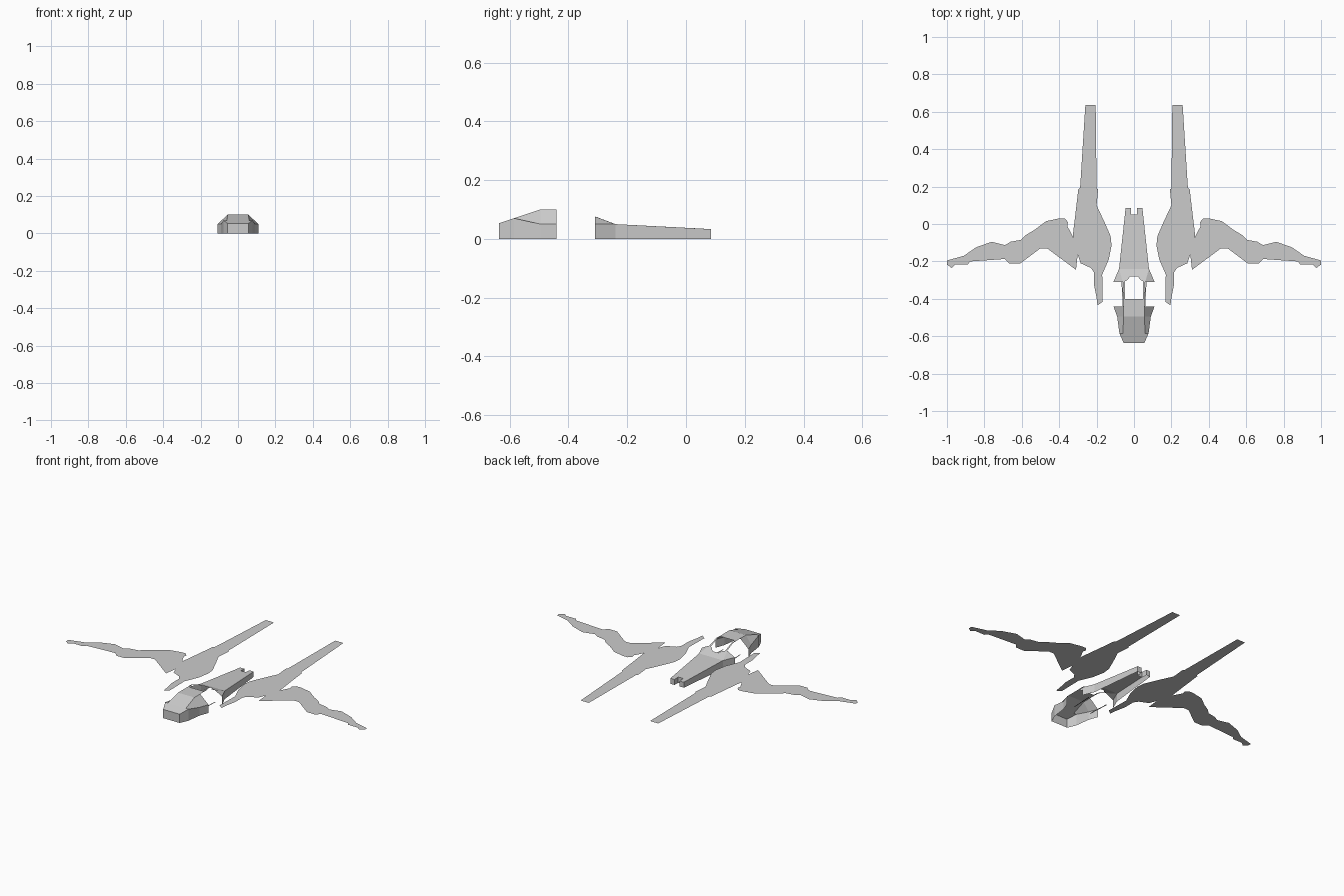
import bpy, bmesh


def build(name, faces):
    """Sheet object from right-hand faces, mirrored across x = 0."""
    bm = bmesh.new()
    for pts in faces:
        bm.faces.new([bm.verts.new(p) for p in pts])
    bmesh.ops.remove_doubles(bm, verts=bm.verts[:], dist=0.0005)
    me = bpy.data.meshes.new(name)
    bm.to_mesh(me)
    bm.free()
    ob = bpy.data.objects.new(name, me)
    bpy.context.collection.objects.link(ob)
    m = ob.modifiers.new("Mirror", 'MIRROR')
    m.use_clip = True
    return ob


def sheet(name, outline, z=0.052):
    """Flat panel; outline runs clockwise, so flip it to face up."""
    build(name, [[(x, y, z) for x, y in reversed(outline)]])


def walls(path):
    """Vertical walls from a 3D path down to the ground plane."""
    return [[a, (a[0], a[1], 0), (b[0], b[1], 0), b] for a, b in zip(path, path[1:])]


def strips(sections):
    """Quads between successive cross-sections."""
    return [[s[i], s[i + 1], t[i + 1], t[i]]
            for s, t in zip(sections, sections[1:]) for i in range(len(s) - 1)]


# Edge shared by the boom and the front fin (inner to outer)
seam = [(.12, -.115), (.145, -.115), (.165, -.105), (.19, -.15), (.215, -.178),
        (.245, -.185), (.27, -.178), (.31, -.138)]

# Swept outer wings
sheet("outer_wing", [
    (.31, -.245), (.297, -.125), (.32, -.08), (.357, -.01), (.353, .01), (.37, .03),
    (.40, .03), (.47, .015), (.53, -.03), (.58, -.06), (.605, -.085), (.66, -.095),
    (.69, -.113), (.76, -.095), (.845, -.125), (.91, -.17), (1, -.195), (1, -.217),
    (.975, -.235), (.955, -.217), (.89, -.217), (.875, -.2), (.69, -.187),
    (.665, -.212), (.61, -.212), (.50, -.13), (.465, -.13)])

# Long tail booms
sheet("boom", [
    (.205, .637), (.26, .637), (.288, .195), (.298, .185), (.31, .08), (.327, -.06)]
    + seam[::-1] + [(.125, -.065), (.16, .015), (.2, .1), (.192, .185), (.2, .19)])

# Forward fins
sheet("front_fin", seam + [
    (.285, -.21), (.23, -.235), (.213, -.26), (.213, -.33), (.2, -.395), (.195, -.435),
    (.167, -.415), (.17, -.27), (.135, -.19)])

# Nose shell: half-sections of centre, top edge, shoulder, base
stations = [(-.637, .053, .05, .055, .053), (-.585, .07, .06, .078, .07),
            (-.495, .1, .055, .09, .05), (-.44, .1, .055, .11, .05)]
secs = [[(0, y, zt), (xt, y, zt), (xs, y, zs), (xs, y, 0)]
        for y, zt, xt, xs, zs in stations]
nose = strips(secs)
nose.append([secs[0][3], secs[0][2], secs[0][1], secs[0][0], (0, -.637, 0)])
nose.append([(0, -.44, .1), (.055, -.44, .1), (.055, -.40, .1), (0, -.40, .1)])
build("nose_shell", nose)

# Thin frame rails bridging the open cockpit
build("cockpit_rail", strips([
    [(.048, -.40, .1), (.056, -.40, .1)], [(.048, -.37, .1), (.056, -.37, .1)],
    [(.048, -.295, .071), (.06, -.295, .071)]]))
build("lower_rail", strips([
    [(.054, -.44, .004), (.06, -.44, .004)], [(.06, -.31, .004), (.067, -.31, .004)]]))

# Rear hull: sloped roof, tapered deck, flared cheeks and forked tail
edge = [(.11, -.31, .05), (.08, -.24, .05), (.045, .085, .033), (.017, .085, .033),
        (.017, .05, .035), (0, .05, .035)]
hull = walls(edge)
hull.append([(0, -.28, .065), (.02, -.28, .065), (.035, -.30, .073), (.06, -.31, .076),
             (.08, -.24, .05), (0, -.24, .05)])
hull.append([(0, -.24, .05)] + edge[1:])
hull.append([(.06, -.31, .076), (.11, -.31, .05), (.08, -.24, .05)])
build("rear_hull", hull)
